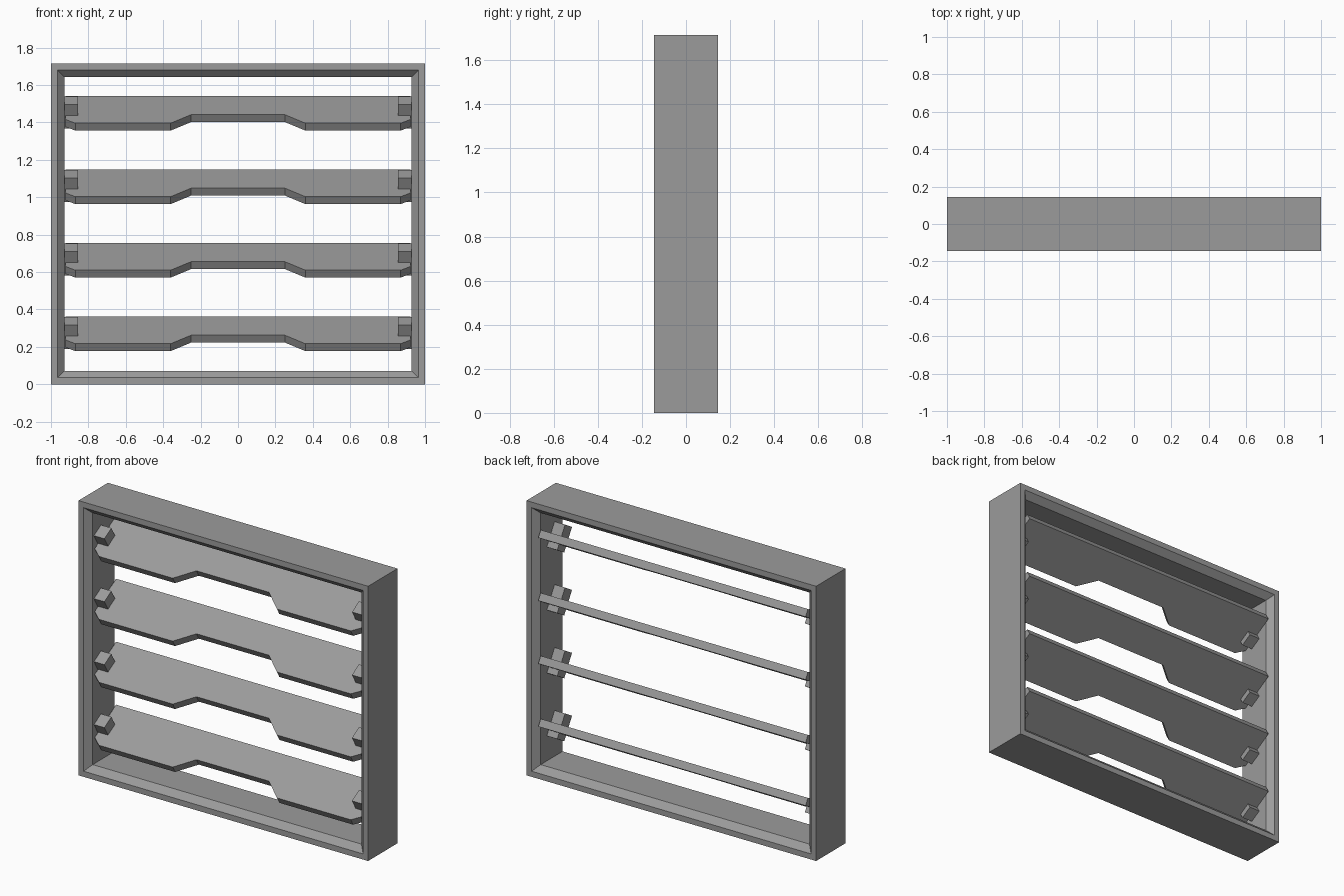
import bpy, bmesh, math
from mathutils import Matrix

cube = bpy.data.objects.get("Cube")
if cube:
    bpy.data.objects.remove(cube, do_unlink=True)

grey = bpy.data.materials.new("plain_grey")
grey.use_nodes = True
colour = (0.33, 0.33, 0.33, 1)
grey.diffuse_color = colour
grey.node_tree.nodes["Principled BSDF"].inputs["Base Color"].default_value = colour

WIDTH, HEIGHT, DEPTH = 2.0, 1.715, 0.29
LIP, BEVEL = 0.035, 0.037
TILT = math.radians(30.6)
THICK = 0.046


def add_object(name, bm, matrix=None):
    bmesh.ops.recalc_face_normals(bm, faces=bm.faces)
    mesh = bpy.data.meshes.new(name)
    bm.to_mesh(mesh)
    bm.free()
    mesh.materials.append(grey)
    obj = bpy.data.objects.new(name, mesh)
    bpy.context.collection.objects.link(obj)
    if matrix:
        obj.matrix_world = matrix
    return obj


# Frame: rectangular rings joined into a closed loop, with bevelled inner rims
bm = bmesh.new()
half = DEPTH / 2
section = [(0, -half), (LIP, -half), (LIP + BEVEL, BEVEL - half),
           (LIP + BEVEL, half - BEVEL), (LIP, half), (0, half)]
rings = []
for inset, y in section:
    x, low, high = WIDTH / 2 - inset, inset, HEIGHT - inset
    rings.append([bm.verts.new(p) for p in
                  ((-x, y, low), (x, y, low), (x, y, high), (-x, y, high))])
for i, ring in enumerate(rings):
    following = rings[(i + 1) % len(rings)]
    for j in range(4):
        k = (j + 1) % 4
        bm.faces.new((ring[j], ring[k], following[k], following[j]))
add_object("frame", bm)


# Slat: mirrored outline with clipped corners and a central notch
def build_slat(name, matrix):
    right = [(0.25, 0.09), (0.36, 0), (0.87, 0), (0.923, 0.04), (0.923, 0.285)]
    outline = right + [(-x, s) for x, s in reversed(right)]
    bm = bmesh.new()
    face = bm.faces.new([bm.verts.new((x, s, 0)) for x, s in outline])
    extruded = bmesh.ops.extrude_face_region(bm, geom=[face])
    verts = [v for v in extruded["geom"] if isinstance(v, bmesh.types.BMVert)]
    bmesh.ops.translate(bm, verts=verts, vec=(0, 0, -THICK))
    add_object(name, bm, matrix)


# Bracket: block that holds a slat end against the frame wall
def build_bracket(name, side, matrix):
    bm = bmesh.new()
    low, high = -THICK - 0.035, 0.07
    place = (Matrix.Translation((side * 0.891, 0.12, (low + high) / 2))
             @ Matrix.Diagonal((0.072, 0.08, high - low, 1)))
    bmesh.ops.create_cube(bm, size=1, matrix=place)
    add_object(name, bm, matrix)


for row in range(4):
    matrix = (Matrix.Translation((0, -0.13, 0.217 + 0.393 * row))
              @ Matrix.Rotation(TILT, 4, "X"))
    build_slat(f"slat_{row + 1}", matrix)
    for side, label in ((1, "left"), (-1, "right")):
        build_bracket(f"bracket_{label}_{row + 1}", side, matrix)
